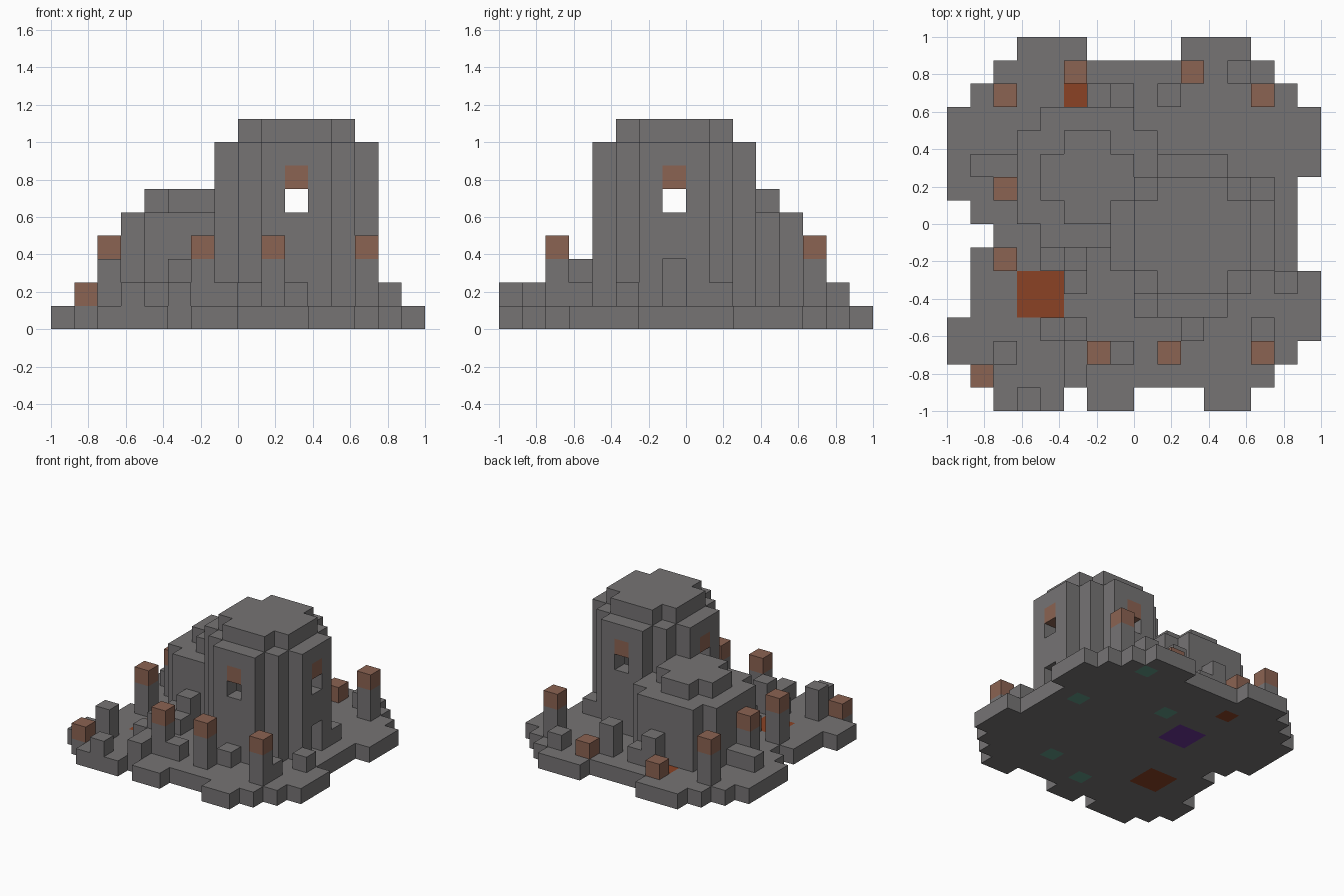
import bpy, bmesh
from mathutils import Vector

if "Cube" in bpy.data.objects:
    bpy.data.objects.remove(bpy.data.objects["Cube"])

U = 0.125            # edge of one block
N = 16               # blocks along each side

COLOURS = {
    "stone_grey": (0.18, 0.173, 0.175),
    "copper_brown": (0.26, 0.125, 0.085),
    "ember_orange": (0.26, 0.055, 0.018),
    "moss_green": (0.12, 0.32, 0.24),
    "deep_purple": (0.15, 0.035, 0.30),
}
mats = {}
for name, c in COLOURS.items():
    m = bpy.data.materials.new(name)
    m.diffuse_color = (*c, 1.0)
    m.use_nodes = True
    m.node_tree.nodes["Principled BSDF"].inputs["Base Color"].default_value = m.diffuse_color
    mats[name] = m

cells = {}           # (i, j, k) -> (part, colour)


def put(part, i, j, k0, k1, colour="stone_grey"):
    for k in range(k0, k1):
        cells[(i, j, k)] = (part, colour)


def disc(ci2, cj2, widths):
    """Stepped disc: one row width per row, centred on ci2/2, cj2/2."""
    out = set()
    j0 = (cj2 - len(widths)) // 2
    for r, w in enumerate(widths):
        i0 = (ci2 - w) // 2
        out |= {(i, j0 + r) for i in range(i0, i0 + w)}
    return out


# ragged ground slab, spans of each row from front to back
rows = [[(2, 4), (6, 7), (11, 12)], [(1, 13)], [(0, 14)], [(0, 15)],
        [(1, 15)], [(1, 15)], [(1, 14)], [(2, 14)], [(1, 14)], [(0, 14)],
        [(0, 15)], [(0, 15)], [(0, 15)], [(1, 14)], [(2, 13)],
        [(3, 5), (10, 12)]]
for j, spans in enumerate(rows):
    for a, b in spans:
        for i in range(a, b + 1):
            put("ground_slab", i, j, 0, 1)

# coloured blocks set in the slab
for i, j in [(3, 4), (4, 4), (3, 5), (4, 5), (5, 13)]:
    put("ground_slab", i, j, 0, 1, "ember_orange")
for i, j in [(5, 9), (6, 9), (5, 10), (6, 10)]:
    put("ground_slab", i, j, 0, 1, "deep_purple")
for i, j in [(12, 14), (13, 9), (8, 11), (10, 3), (7, 2)]:
    put("ground_slab", i, j, 0, 1, "moss_green")

# main tower and lower round hall: hollow walls with a cap
tower = disc(21, 15, [3, 5, 7, 7, 7, 5, 3])
tower_cap = disc(21, 15, [3, 5, 5, 5, 3])
hall = disc(12, 20, [4, 6, 6, 6, 6, 4])
hall_cap = disc(12, 20, [2, 4, 4, 2])
for i, j in hall - hall_cap - tower:
    put("hall_wall", i, j, 1, 5)
for i, j in hall_cap - tower:
    put("hall_roof", i, j, 5, 6)
for i, j in tower - tower_cap:
    put("tower_wall", i, j, 1, 8)
for i, j in tower_cap:
    put("tower_roof", i, j, 8, 9)

# windows with coloured lintels on four sides, doorway on the right
for i, j in [(10, 4), (10, 10), (7, 7), (13, 7)]:
    del cells[(i, j, 5)]
    put("tower_wall", i, j, 6, 7, "copper_brown")
for k in (1, 2):
    del cells[(13, 7, k)]

# posts with coloured tops (column, row, top)
for i, j, top in [(2, 13, 4), (13, 13, 4), (2, 9, 4), (2, 6, 4), (6, 2, 4),
                  (9, 2, 4), (13, 2, 4), (5, 14, 2), (10, 14, 2), (1, 1, 2)]:
    put("posts", i, j, 1, top - 1)
    put("posts", i, j, top - 1, top, "copper_brown")

# loose rubble blocks (column, row, top)
for i, j, top in [(2, 2, 3), (3, 0, 2), (5, 1, 2), (5, 2, 2), (5, 3, 3),
                  (4, 3, 2), (5, 5, 2), (5, 6, 3), (4, 6, 2), (7, 2, 2),
                  (10, 3, 2), (13, 3, 2), (14, 5, 2), (13, 9, 2), (12, 14, 2),
                  (9, 13, 3), (6, 13, 3), (7, 13, 2), (1, 10, 2), (2, 10, 2),
                  (8, 4, 2)]:
    put("rubble", i, j, 1, top)

# turn each part into a mesh of its exposed block faces
# posts may stand in from of 4 high: tops are stored as block counts
for part in sorted({p for p, _ in cells.values()}):
    bm = bmesh.new()
    me = bpy.data.meshes.new(part)
    used = sorted({c for p, c in cells.values() if p == part})
    for c in used:
        me.materials.append(mats[c])
    for pos, (p, colour) in cells.items():
        if p != part:
            continue
        centre = Vector((pos[0] + 0.5 - N / 2, pos[1] + 0.5 - N / 2, pos[2] + 0.5)) * U
        for axis in range(3):
            for s in (-1, 1):
                near = list(pos)
                near[axis] += s
                if tuple(near) in cells:
                    continue
                n, a, b = Vector(), Vector(), Vector()
                n[axis] = s * U / 2
                a[(axis + 1) % 3] = U / 2
                b[(axis + 2) % 3] = s * U / 2
                f = bm.faces.new([bm.verts.new(centre + n + q)
                                  for q in (-a - b, a - b, a + b, b - a)])
                f.material_index = used.index(colour)
    bmesh.ops.remove_doubles(bm, verts=bm.verts, dist=0.001)
    bm.to_mesh(me)
    bm.free()
    bpy.context.collection.objects.link(bpy.data.objects.new(part, me))
